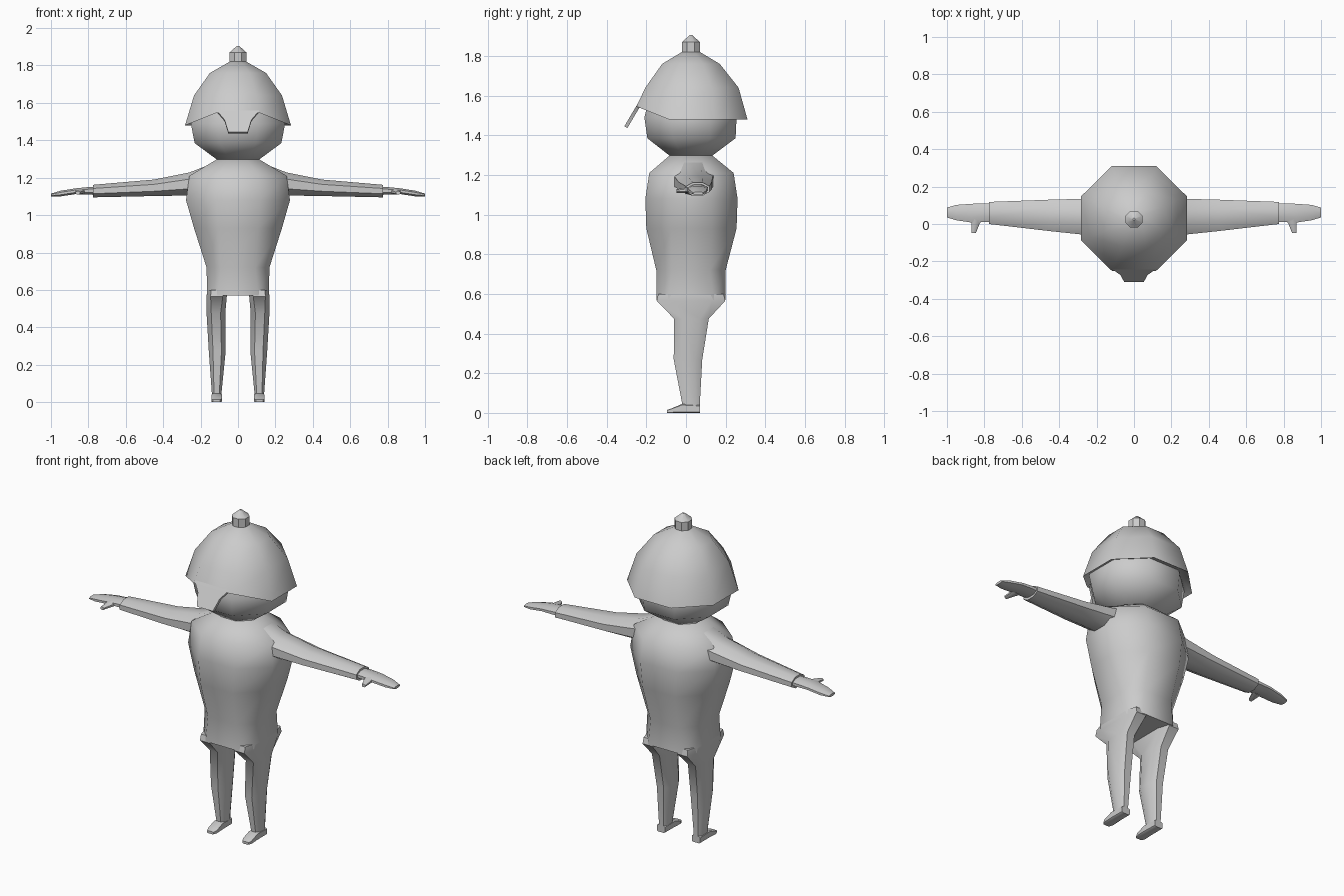
import bpy, bmesh, math
from mathutils import Vector

AXES = {'x': (1, 2, 0), 'y': (0, 2, 1), 'z': (0, 1, 2)}


def ring(axis, d, a0, a1, b0, b1, f=0.42):
    """Eight-sided section at distance d on an axis, spanning a0..a1 and b0..b1."""
    a, b, c = AXES[axis]
    pts = []
    for s, t in ((1, f), (f, 1), (-f, 1), (-1, f), (-1, -f), (-f, -1), (f, -1), (1, -f)):
        p = Vector()
        p[a] = (a0 + a1) / 2 + s * (a1 - a0) / 2
        p[b] = (b0 + b1) / 2 + t * (b1 - b0) / 2
        p[c] = d
        pts.append(p)
    return pts


def loft(name, rings, mirror=False, angle=50):
    bm = bmesh.new()
    loops = [[bm.verts.new(p) for p in r] for r in rings]
    for lo, hi in zip(loops, loops[1:]):
        n = len(lo)
        for i in range(n):
            j = (i + 1) % n
            bm.faces.new((lo[i], lo[j], hi[j], hi[i]))
    bm.faces.new(loops[0])
    bm.faces.new(loops[-1])
    bmesh.ops.recalc_face_normals(bm, faces=bm.faces)
    me = bpy.data.meshes.new(name)
    bm.to_mesh(me)
    bm.free()
    ob = bpy.data.objects.new(name, me)
    bpy.context.collection.objects.link(ob)
    if mirror:
        m = ob.modifiers.new("Mirror", 'MIRROR')
        m.use_mirror_merge = False
    bpy.ops.object.select_all(action='DESELECT')
    bpy.context.view_layer.objects.active = ob
    ob.select_set(True)
    bpy.ops.object.shade_smooth_by_angle(angle=math.radians(angle))
    return ob


def stack(profile):
    """Sections symmetric in x: z, half width, front y, back y, flat share."""
    return [ring('z', z, -w, w, y0, y1, f) for z, w, y0, y1, f in profile]


# Torso, from hem to neck
loft("torso", stack([
    (0.57, 0.165, -0.15, 0.20, 0.65), (0.72, 0.168, -0.15, 0.20, 0.55),
    (0.93, 0.235, -0.20, 0.255, 0.45), (1.08, 0.278, -0.205, 0.26, 0.42),
    (1.21, 0.26, -0.185, 0.24, 0.42), (1.30, 0.11, -0.08, 0.13, 0.42)]))

# Head
loft("head", stack([
    (1.295, 0.11, -0.08, 0.13, 0.42), (1.385, 0.232, -0.195, 0.25, 0.42),
    (1.49, 0.252, -0.21, 0.255, 0.42), (1.57, 0.23, -0.19, 0.24, 0.42)]))

# Helmet with its front rim raised, and a recessed underside
helmet = stack([
    (1.51, 0.225, -0.195, 0.255, 0.42), (1.495, 0.265, -0.235, 0.29, 0.42),
    (1.48, 0.283, -0.25, 0.31, 0.42), (1.64, 0.235, -0.205, 0.265, 0.42),
    (1.76, 0.15, -0.12, 0.17, 0.42), (1.82, 0.045, -0.02, 0.07, 0.42)])
for r in helmet[:3]:
    for p in r[5:7]:
        p.z += 0.065
loft("helmet", helmet)

# Knob on top
loft("helmet_knob", stack([
    (1.80, 0.045, -0.02, 0.07, 0.42), (1.87, 0.045, -0.02, 0.07, 0.42),
    (1.905, 0.006, 0.019, 0.031, 0.42)]), angle=30)

# Sloping nose guard at the front
guard = []
for z, y, w in ((1.56, -0.243, 0.115), (1.51, -0.273, 0.072), (1.445, -0.311, 0.052)):
    guard.append([Vector((-w, y, z)), Vector((w, y, z)),
                  Vector((w, y + 0.016, z - 0.008)), Vector((-w, y + 0.016, z - 0.008))])
loft("nose_guard", guard, angle=30)

# Legs, tapering from the hem to the ankle
loft("leg", [ring('z', *s) for s in (
    (0.60, 0.06, 0.165, -0.14, 0.19, 0.6), (0.565, 0.06, 0.168, -0.148, 0.198, 0.6),
    (0.475, 0.068, 0.168, -0.06, 0.115, 0.5), (0.27, 0.066, 0.156, -0.062, 0.082, 0.5),
    (0.05, 0.088, 0.14, -0.02, 0.07, 0.55), (0.005, 0.088, 0.14, -0.02, 0.07, 0.6))],
    mirror=True)

# Feet
loft("foot", [ring('y', *s) for s in (
    (0.07, 0.088, 0.142, 0, 0.04, 0.75), (-0.02, 0.086, 0.143, 0, 0.045, 0.75),
    (-0.075, 0.086, 0.143, 0, 0.022, 0.75), (-0.095, 0.095, 0.135, 0, 0.015, 0.75))],
    mirror=True)

# Sleeves
loft("arm", [ring('x', *s) for s in (
    (0.14, -0.08, 0.15, 1.08, 1.275), (0.26, -0.058, 0.135, 1.105, 1.228),
    (0.45, -0.038, 0.13, 1.102, 1.19), (0.775, 0.0, 0.118, 1.095, 1.162))],
    mirror=True)

# Hands
loft("hand", [ring('x', *s) for s in (
    (0.76, 0.012, 0.108, 1.108, 1.152), (0.80, 0.01, 0.11, 1.11, 1.15),
    (0.87, 0.008, 0.108, 1.112, 1.143), (0.95, 0.02, 0.102, 1.1, 1.13),
    (1.0, 0.035, 0.088, 1.1, 1.115))], mirror=True)

# Thumbs
loft("thumb", [ring('y', *s) for s in (
    (0.03, 0.81, 0.87, 1.112, 1.142), (-0.005, 0.828, 0.868, 1.11, 1.136),
    (-0.048, 0.845, 0.868, 1.11, 1.128))], mirror=True)
